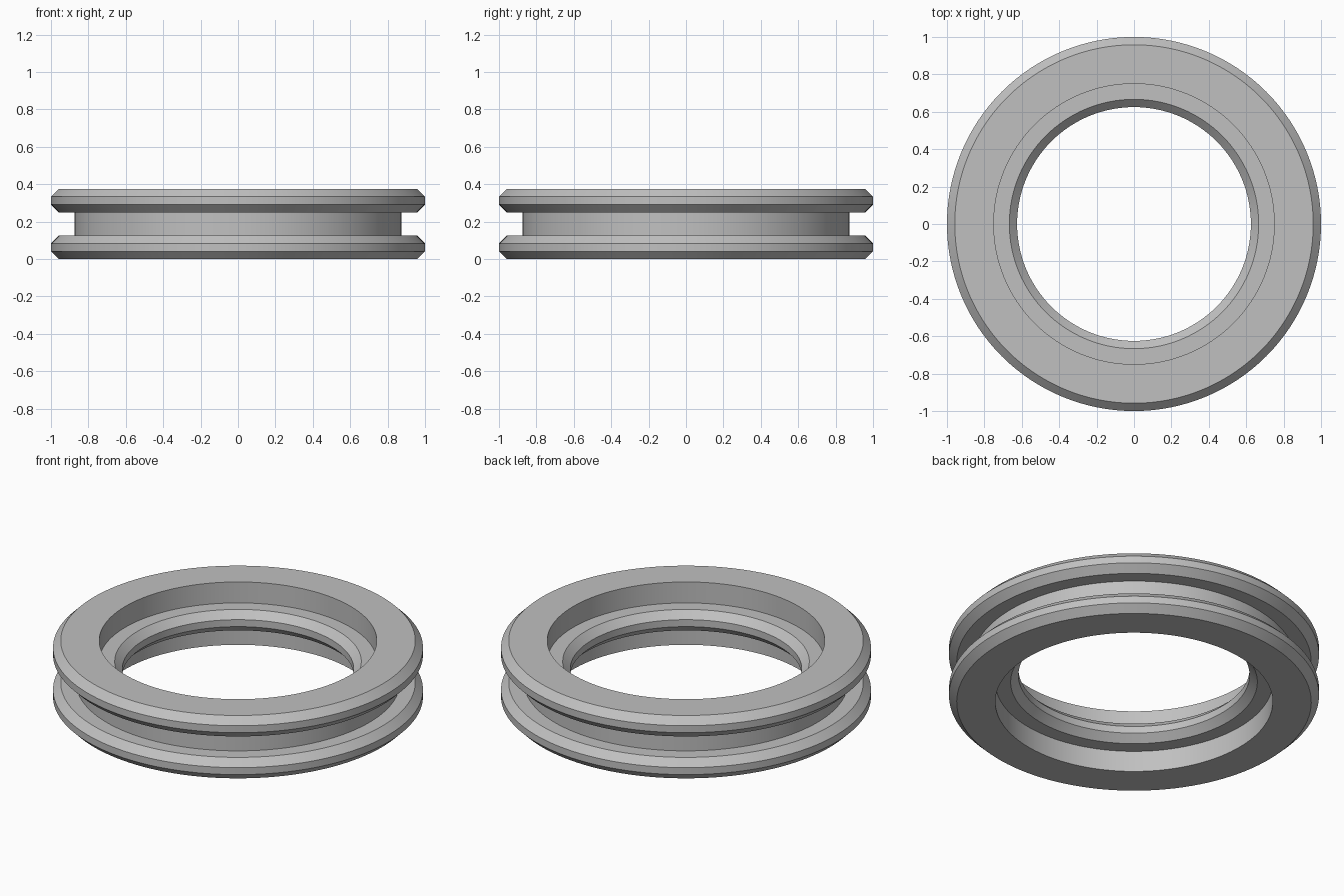
import bpy, bmesh, math
from mathutils import Vector

if "Cube" in bpy.data.objects:
    bpy.data.objects.remove(bpy.data.objects["Cube"])

SEGMENTS = 128
HEIGHT = 0.375
C = 0.0417  # chamfer size

# Lower half of the ring's cross-section (radius, height), bore to groove
half = [(0.625, 0.125 + C), (0.625 + C, 0.125), (0.75, 0.125), (0.75, 0.0),
        (1 - C, 0.0), (1.0, C), (1.0, 0.125 - C), (1 - C, 0.125), (0.875, 0.125)]
# Mirror about mid height to close the profile
profile = half + [(r, HEIGHT - z) for r, z in reversed(half)]

# Revolve the profile around z
bm = bmesh.new()
rings = []
for i in range(SEGMENTS):
    a = 2 * math.pi * i / SEGMENTS
    rings.append([bm.verts.new(Vector((r * math.cos(a), r * math.sin(a), z))) for r, z in profile])
n = len(profile)
for i in range(SEGMENTS):
    p, q = rings[i], rings[(i + 1) % SEGMENTS]
    for j in range(n):
        k = (j + 1) % n
        bm.faces.new((p[j], q[j], q[k], p[k]))
bmesh.ops.recalc_face_normals(bm, faces=bm.faces)

mesh = bpy.data.meshes.new("grooved_ring")
bm.to_mesh(mesh)
bm.free()
ring = bpy.data.objects.new("grooved_ring", mesh)
bpy.context.collection.objects.link(ring)

# Plain grey
grey = bpy.data.materials.new("light grey")
grey.diffuse_color = (0.53, 0.53, 0.53, 1)
grey.use_nodes = True
grey.node_tree.nodes["Principled BSDF"].inputs["Base Color"].default_value = grey.diffuse_color
mesh.materials.append(grey)

# Smooth round walls, sharp profile corners
bpy.context.view_layer.objects.active = ring
ring.select_set(True)
bpy.ops.object.shade_smooth_by_angle(angle=math.radians(30))
